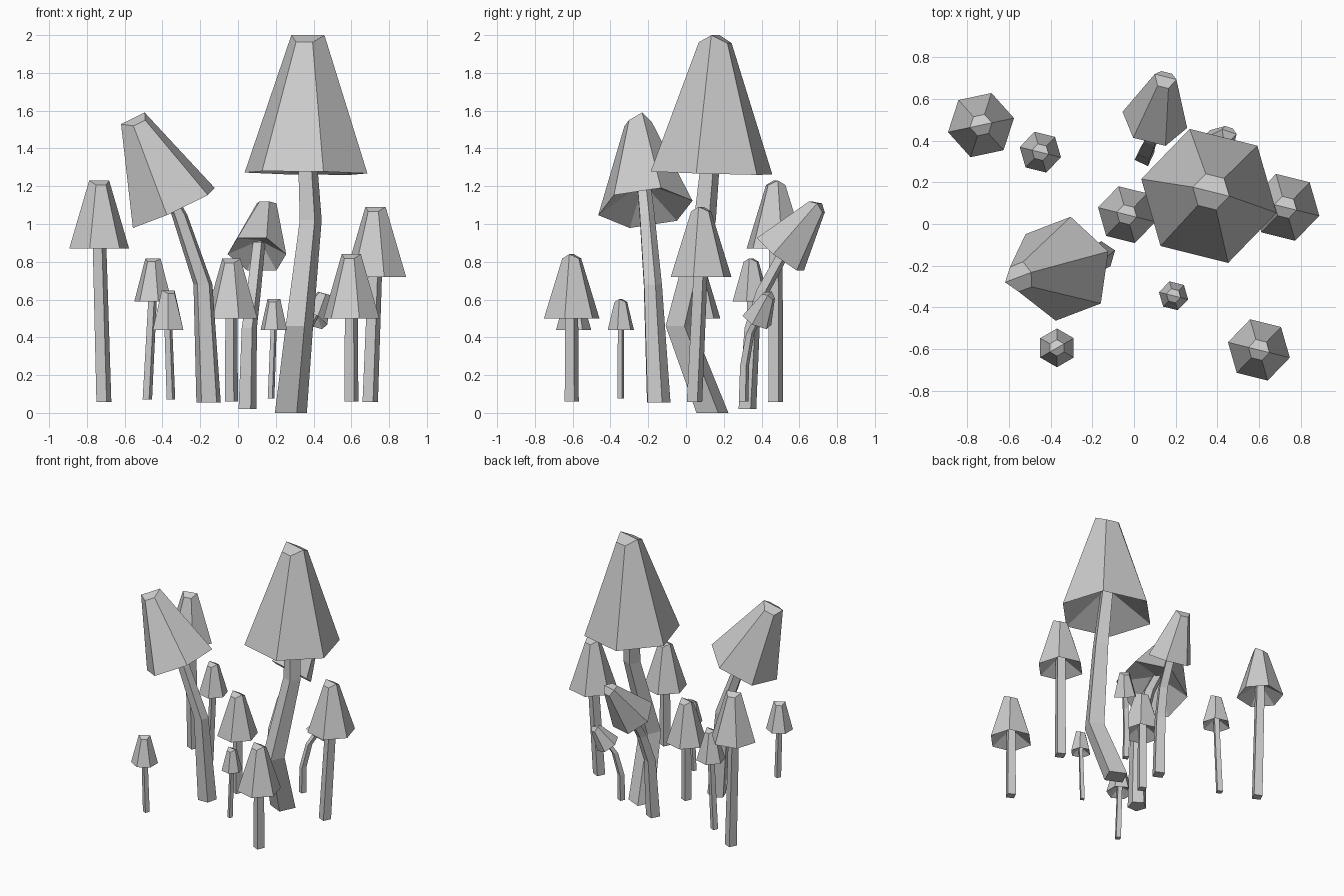
import bpy, bmesh, math
from mathutils import Vector

cube = bpy.data.objects.get("Cube")
if cube:
    bpy.data.objects.remove(cube, do_unlink=True)

grey = bpy.data.materials.new("plain_grey")
grey.use_nodes = True
colour = (0.6, 0.6, 0.6, 1)
grey.diffuse_color = colour
grey.node_tree.nodes["Principled BSDF"].inputs["Base Color"].default_value = colour

UP = Vector((0, 0, 1))


def add_ring(bm, centre, radius, sides, phase, axis=UP):
    """Regular polygon of vertices, facing along an axis."""
    turn = UP.rotation_difference(axis)
    verts = []
    for i in range(sides):
        angle = math.radians(phase) + math.tau * i / sides
        offset = Vector((math.cos(angle), math.sin(angle), 0)) * radius
        offset.rotate(turn)
        verts.append(bm.verts.new(centre + offset))
    return verts


def bridge(bm, low, high):
    for i in range(len(low)):
        j = (i + 1) % len(low)
        bm.faces.new((low[i], low[j], high[j], high[i]))


def finish(bm, name):
    bmesh.ops.recalc_face_normals(bm, faces=bm.faces)
    mesh = bpy.data.meshes.new(name)
    bm.to_mesh(mesh)
    bm.free()
    mesh.materials.append(grey)
    bpy.context.collection.objects.link(bpy.data.objects.new(name, mesh))


def make_stem(name, points, foot_radius, head_radius, sides):
    """Tapered post through the points, with level cross-sections."""
    bm = bmesh.new()
    rings = []
    low, high = points[0].z, points[-1].z
    for point in points:
        t = (point.z - low) / (high - low)
        radius = foot_radius + (head_radius - foot_radius) * t
        rings.append(add_ring(bm, point, radius, sides, phase=20))
    for lower, upper in zip(rings, rings[1:]):
        bridge(bm, lower, upper)
    bm.faces.new(rings[0])
    bm.faces.new(rings[-1])
    finish(bm, name)


def make_cap(name, base, axis, radius, phase):
    """Six-sided bell with a folded tip and a hollow underside."""
    bm = bmesh.new()
    tip_radius = 0.02 + 0.21 * radius
    rim = add_ring(bm, base, radius, 6, phase, axis)
    crown = add_ring(bm, base + axis, tip_radius, 6, phase, axis)
    bridge(bm, rim, crown)
    # Raise two opposite corners to fold the tip into a ridge
    fold = axis.normalized() * tip_radius * 0.22
    for i, vert in enumerate(crown):
        vert.co += fold if i % 3 == 0 else -fold
    for start in (0, 3):
        bm.faces.new([crown[(start + k) % 6] for k in range(4)])
    hollow = bm.verts.new(base + axis * 0.28)
    for i in range(6):
        bm.faces.new((rim[i], hollow, rim[(i + 1) % 6]))
    finish(bm, name)


def mushroom(name, foot, bends, base, axis, radius, stem, phase=-14, sides=4):
    """Stem from foot through bends into the cap; stem = foot and head radius."""
    base, axis = Vector(base), Vector(axis)
    points = [Vector(p) for p in (foot, *bends)] + [base + axis * 0.25]
    make_stem(name + "_stem", points, *stem, sides)
    make_cap(name + "_cap", base, axis, radius, phase)


def upright(name, foot_x, x, y, rim, radius, phase=-14, lean=0.0):
    """Straight mushroom whose sizes all follow from the cap radius."""
    foot = (foot_x, y - lean, 0.09 - 0.2 * radius)
    thick = 0.26 * radius
    mushroom(name, foot, [], (x, y, rim), (0, 0, 2.15 * radius), radius,
             (thick, thick * 0.9), phase)


# Upright mushrooms
upright("back_right", -.71, -.735, .475, .87, .162, phase=12)
upright("small_back", -.48, -.45, .345, .59, .102)
upright("small_front", -.355, -.37, -.595, .44, .093, phase=30)
upright("front_left", .6, .6, -.605, .5, .153)
upright("middle", -.035, -.035, .045, .5, .142)
upright("tiniest", .175, .19, -.345, .44, .072)
upright("far_left", .7, .728, .08, .72, .167, lean=.035)

# Bent and leaning mushrooms
mushroom("tallest", (.28, .14, 0), [(.325, -.035, .46), (.385, .1, 1.02)],
         (.36, .135, 1.27), (.01, .02, .71), .335, (.09, .05))
mushroom("leaning_front", (-.155, -.15, .055), [(-.185, -.18, .68), (-.31, -.21, 1.05)],
         (-.34, -.215, 1.085), (-.21, -.04, .46), .255, (.068, .04), phase=20, sides=5)
mushroom("leaning_back", (.05, .325, .02), [(.06, .35, .45), (.085, .41, .65)],
         (.1, .5, .84), (.05, .2, .26), .16, (.05, .035))
mushroom("small_leaning", (.33, .305, .06), [(.33, .31, .25), (.36, .34, .42)],
         (.395, .375, .49), (.06, .065, .135), .085, (.027, .022))
